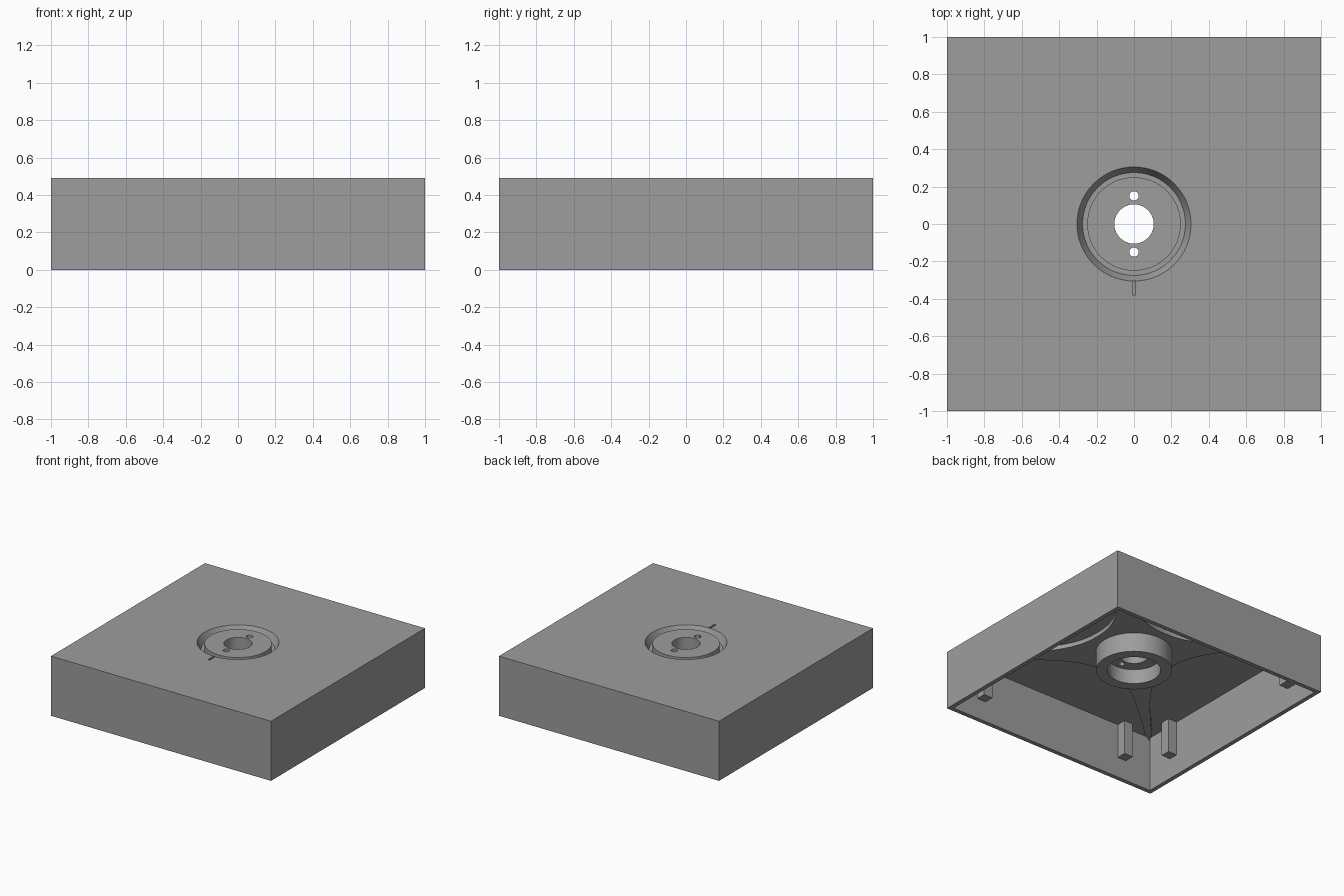
import bpy, bmesh, math
from mathutils import Matrix

if "Cube" in bpy.data.objects:
    bpy.data.objects.remove(bpy.data.objects["Cube"])

H = 0.49          # overall height
INNER = 0.965     # inside half width
CEIL = 0.455      # underside of the top plate

grey = bpy.data.materials.new("mid_grey")
grey.diffuse_color = (0.34, 0.34, 0.34, 1)
grey.use_nodes = True
grey.node_tree.nodes["Principled BSDF"].inputs["Base Color"].default_value = grey.diffuse_color


def make(name, bm):
    bmesh.ops.recalc_face_normals(bm, faces=bm.faces)
    me = bpy.data.meshes.new(name)
    bm.to_mesh(me)
    bm.free()
    me.materials.append(grey)
    ob = bpy.data.objects.new(name, me)
    bpy.context.collection.objects.link(ob)
    return ob


def box(name, x0, x1, y0, y1, z0, z1):
    bm = bmesh.new()
    m = (Matrix.Translation(((x0 + x1) / 2, (y0 + y1) / 2, (z0 + z1) / 2))
         @ Matrix.Diagonal((x1 - x0, y1 - y0, z1 - z0, 1)))
    bmesh.ops.create_cube(bm, size=1, matrix=m)
    return make(name, bm)


def cylinder(name, r, x, y, z0, z1, n=64):
    bm = bmesh.new()
    bmesh.ops.create_cone(bm, cap_ends=True, segments=n, radius1=r, radius2=r,
                          depth=z1 - z0,
                          matrix=Matrix.Translation((x, y, (z0 + z1) / 2)))
    return make(name, bm)


def lathe(name, profile, n=64):
    """Revolve a closed (radius, z) profile around z."""
    bm = bmesh.new()
    rings = [[bm.verts.new((r * math.cos(2 * math.pi * i / n),
                            r * math.sin(2 * math.pi * i / n), z))
              for r, z in profile] for i in range(n)]
    k = len(profile)
    for i in range(n):
        a, b = rings[i], rings[(i + 1) % n]
        for j in range(k):
            bm.faces.new((a[j], b[j], b[(j + 1) % k], a[(j + 1) % k]))
    return make(name, bm)


def cut(ob, cutter):
    mod = ob.modifiers.new("cut", "BOOLEAN")
    mod.operation = "DIFFERENCE"
    mod.solver = "EXACT"
    mod.object = cutter
    bpy.context.view_layer.objects.active = ob
    bpy.ops.object.modifier_apply(modifier=mod.name)
    bpy.data.objects.remove(cutter)


def smooth(ob):
    bpy.ops.object.select_all(action="DESELECT")
    ob.select_set(True)
    bpy.context.view_layer.objects.active = ob
    bpy.ops.object.shade_smooth_by_angle(angle=math.radians(30))


# Open-bottomed housing with a pointer notch and a round opening
housing = box("housing", -1, 1, -1, 1, 0, H)
cut(housing, box("cavity", -INNER, INNER, -INNER, INNER, -0.1, CEIL))
cut(housing, box("notch", -0.008, 0.008, -0.38, -0.28, H - 0.015, H + 0.1))
cut(housing, cylinder("opening", 0.305, 0, 0, 0.3, 0.6))

# Four-pointed stiffening plate with concave sides, under the top
bm = bmesh.new()
outline = []
tip = 0.95
for q in range(4):
    rot = Matrix.Rotation(q * math.pi / 2, 3, "Z")
    for i in range(24):
        y = -tip + 2 * tip * i / 24
        x = (0.36 ** 2.5 + abs(y) ** 2.5) ** 0.4 if i else tip
        p = rot @ Matrix.Translation((x, y, 0)).to_translation()
        outline.append(bm.verts.new((p.x, p.y, CEIL - 0.035)))
base = bm.faces.new(outline)
ext = bmesh.ops.extrude_face_region(bm, geom=[base])
for v in ext["geom"]:
    if isinstance(v, bmesh.types.BMVert):
        v.co.z = CEIL + 0.005
star = make("star_stiffener", bm)
cut(star, cylinder("star_opening", 0.30, 0, 0, 0.3, 0.6))
smooth(star)

# Hub: bevelled recess, raised disc, centre hole and hollow boss below
hub = lathe("hub", [(0.105, 0.48), (0.25, 0.48), (0.25, 0.43), (0.275, 0.43),
                    (0.305, H), (0.305, 0.42), (0.287, 0.42), (0.287, 0.26),
                    (0.2, 0.26), (0.2, 0.38), (0.105, 0.38)])
for s in (-1, 1):
    cut(hub, cylinder("screw_hole", 0.025, 0, 0.15 * s, 0.3, 0.6, 24))
smooth(hub)

# Two tabs on each inside wall, hanging from the top plate
start, size = INNER - 0.235, 0.08
for q in range(4):
    for s in (-1, 1):
        a, b = sorted((s * start, s * (start - size)))
        tab = box("wall_tab", INNER - size, INNER + 0.01, a, b, 0.17, CEIL + 0.005)
        tab.data.transform(Matrix.Rotation(q * math.pi / 2, 4, "Z"))
